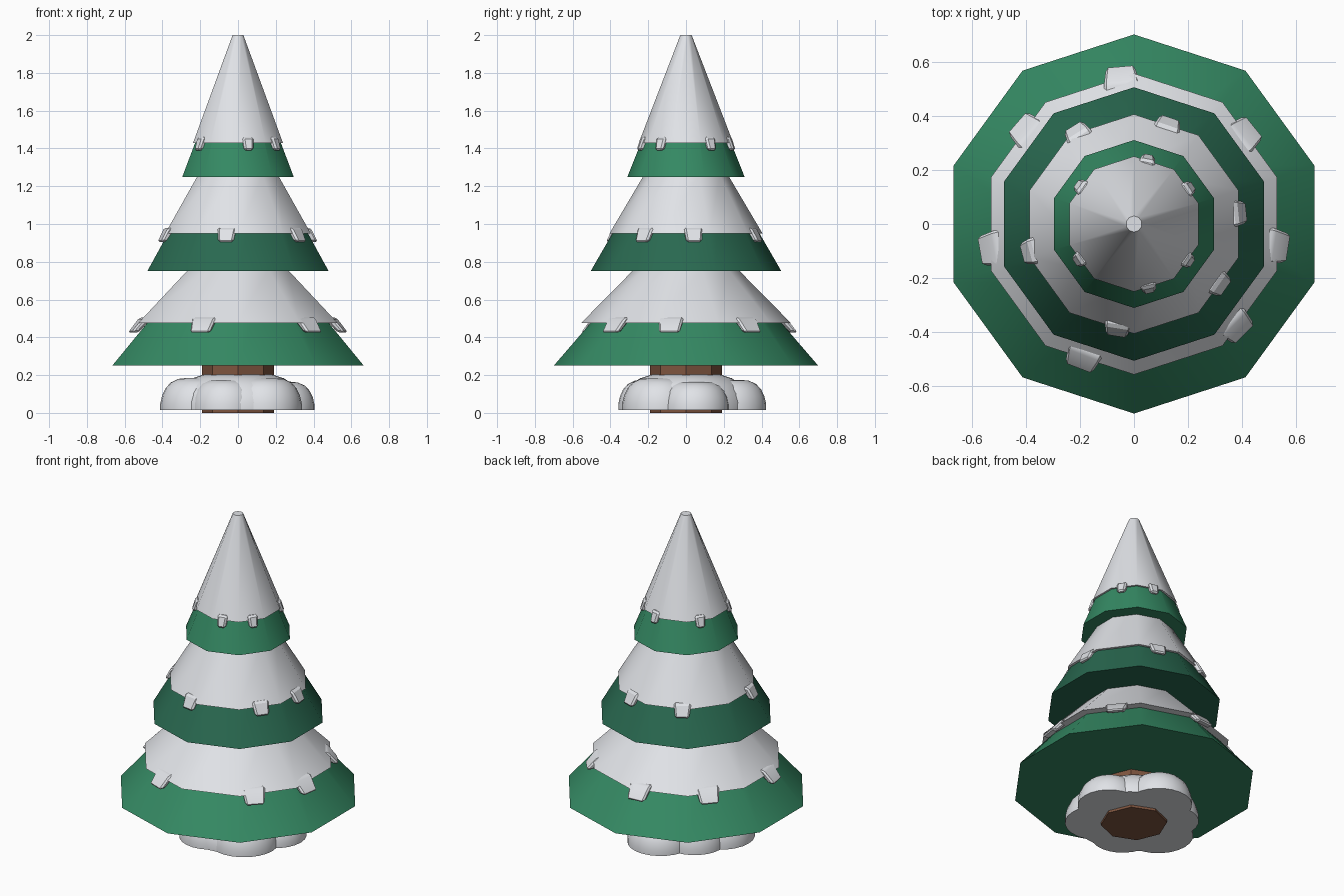
import bpy, bmesh, math
from mathutils import Matrix, Vector

if "Cube" in bpy.data.objects:
    bpy.data.objects.remove(bpy.data.objects["Cube"])


def mat(name, rgb):
    m = bpy.data.materials.new(name)
    m.diffuse_color = (*rgb, 1)
    m.use_nodes = True
    m.node_tree.nodes["Principled BSDF"].inputs["Base Color"].default_value = m.diffuse_color
    return m


SNOW = mat("snow_white", (0.87, 0.89, 0.93))
GREEN = mat("needle_green", (0.035, 0.25, 0.125))
DARK = mat("needle_dark_green", (0.022, 0.14, 0.08))
BROWN = mat("bark_brown", (0.21, 0.09, 0.05))


def finish(bm, name, material, angle=45):
    bmesh.ops.recalc_face_normals(bm, faces=bm.faces[:])
    me = bpy.data.meshes.new(name)
    bm.to_mesh(me)
    bm.free()
    ob = bpy.data.objects.new(name, me)
    bpy.context.collection.objects.link(ob)
    me.materials.append(material)
    bpy.ops.object.select_all(action='DESELECT')
    ob.select_set(True)
    bpy.context.view_layer.objects.active = ob
    bpy.ops.object.shade_smooth_by_angle(angle=math.radians(angle))
    return ob


def lathe(bm, profile, sides, centre=(0, 0), start=90):
    """Closed stack of rings from (radius, z) points, capped at both ends."""
    rings = []
    for r, z in profile:
        ring = []
        for i in range(sides):
            a = math.radians(start) + 2 * math.pi * i / sides
            ring.append(bm.verts.new((centre[0] + r * math.cos(a), centre[1] + r * math.sin(a), z)))
        rings.append(ring)
    for lo, hi in zip(rings, rings[1:]):
        for i in range(sides):
            j = (i + 1) % sides
            bm.faces.new((lo[i], lo[j], hi[j], hi[i]))
    bm.faces.new(rings[0])
    bm.faces.new(rings[-1])


def add_drip(bm, deg, radius, z_top, width, drop, slope):
    """Tapered snow lump hanging under the snow edge, sheared to the slope."""
    phi = math.radians((deg - 90) % 36 - 18)
    r = radius * math.cos(math.radians(18)) / math.cos(phi)
    part = bmesh.new()
    bmesh.ops.create_cube(part, size=1)
    height = drop + 0.03
    for v in part.verts:
        taper = 0.8 if v.co.z < 0 else 1.0
        z = v.co.z * height
        v.co = Vector((v.co.x * 0.05 * taper - slope * z, v.co.y * width * taper, z))
    bmesh.ops.bevel(part, geom=part.edges[:], offset=0.01, segments=1, affect='EDGES')
    part.transform(Matrix.Rotation(math.radians(deg), 4, 'Z')
                   @ Matrix.Translation((r, 0, z_top - drop + height / 2)))
    tmp = bpy.data.meshes.new("tmp")
    part.to_mesh(tmp)
    part.free()
    bm.from_mesh(tmp)
    bpy.data.meshes.remove(tmp)


# Trunk
bm = bmesh.new()
lathe(bm, [(0.19, 0), (0.19, 0.30)], 8)
finish(bm, "trunk", BROWN, 30)

# Branch tiers, snow caps and hanging drips:
# name, colour, green profile, snow profile, drip width, drip drop, drip angles
tiers = [
    ("lower", GREEN, [(0.70, 0.25), (0.26, 0.76)], [(0.556, 0.475), (0.275, 0.76)],
     0.135, 0.05, (-45, -9, 39, 95, 139, 190, 249)),
    ("middle", DARK, [(0.505, 0.75), (0.21, 1.26)], [(0.405, 0.95), (0.222, 1.26)],
     0.10, 0.045, (-35, 6, 71, 122, 195, 261)),
    ("upper", GREEN, [(0.31, 1.25), (0.02, 1.98)], [(0.25, 1.43), (0.03, 2.0)],
     0.06, 0.04, (33, 78, 145, 213, 283, 326)),
]
for name, colour, green, snow, width, drop, angles in tiers:
    bm = bmesh.new()
    lathe(bm, green, 10)
    finish(bm, name + "_branches", colour)
    bm = bmesh.new()
    lathe(bm, snow, 10)
    finish(bm, name + "_snow_cap", SNOW)
    slope = (green[0][0] - green[1][0]) / (green[1][1] - green[0][1])
    bm = bmesh.new()
    for deg in angles:
        add_drip(bm, deg, snow[0][0] - 0.008, snow[0][1], width, drop, slope)
    finish(bm, name + "_snow_drips", SNOW, 30)

# Snow mound around the trunk: a central dome with overlapping lobes
dome = [(1.0, 0), (1.0, 0.2), (0.95, 0.45), (0.86, 0.68), (0.72, 0.86), (0.52, 0.97), (0.3, 1.0)]
lobes = [(0, 0, 0.34, 0.195)]
for deg, reach, size, height in [(12, 0.41, 0.18, 0.15), (87, 0.425, 0.19, 0.16),
                                 (140, 0.37, 0.18, 0.165), (190, 0.415, 0.20, 0.17),
                                 (250, 0.37, 0.18, 0.16), (315, 0.395, 0.20, 0.17)]:
    a = math.radians(deg)
    lobes.append(((reach - size) * math.cos(a), (reach - size) * math.sin(a), size, height))
bm = bmesh.new()
for x, y, size, height in lobes:
    lathe(bm, [(r * size, 0.015 + h * height) for r, h in dome], 24, (x, y))
finish(bm, "snow_mound", SNOW, 60)
